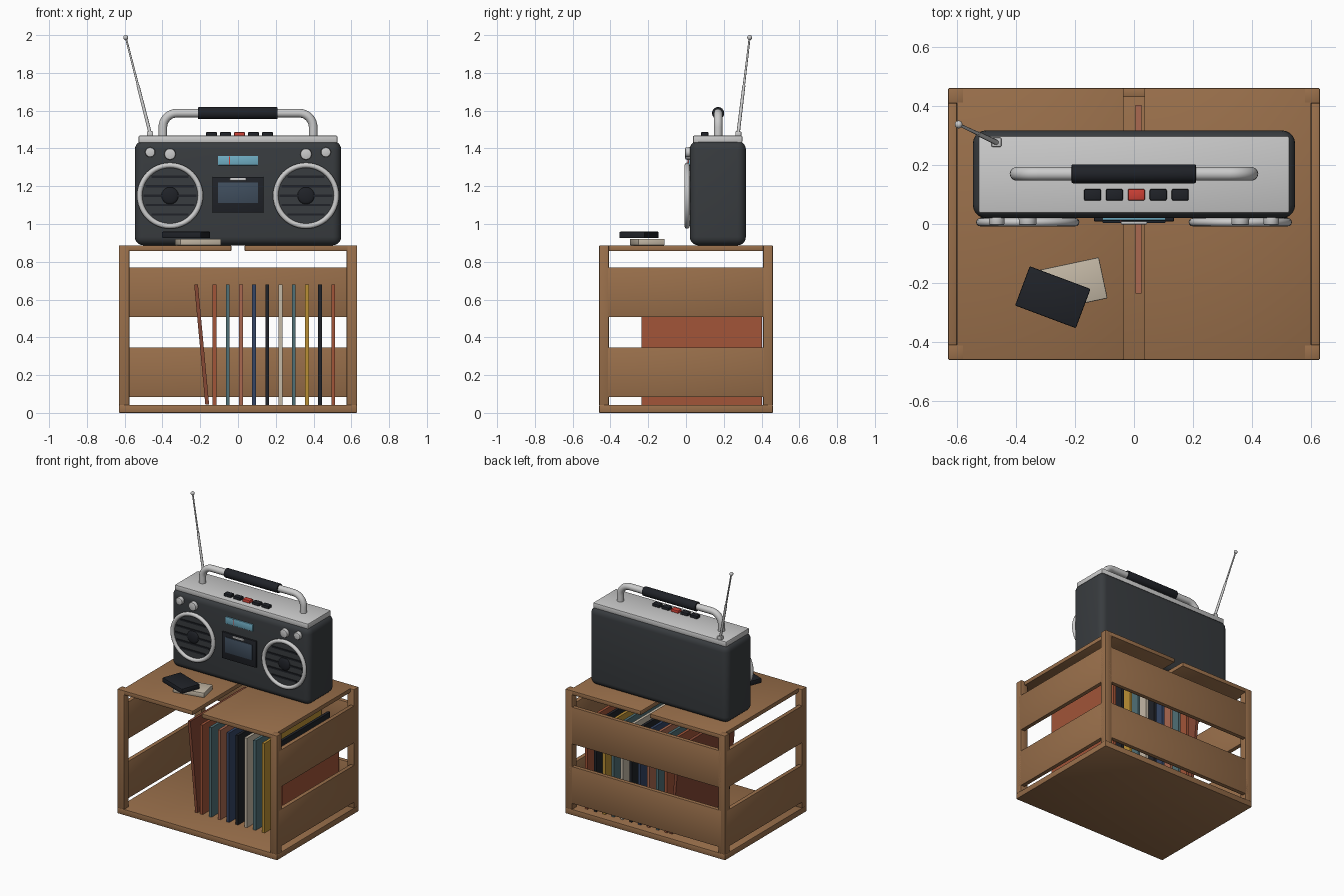
import bpy, bmesh
from math import pi, radians, sin, cos, sqrt
from mathutils import Vector, Matrix

if "Cube" in bpy.data.objects:
    bpy.data.objects.remove(bpy.data.objects["Cube"])


def material(name, r, g, b):
    m = bpy.data.materials.new(name)
    m.diffuse_color = (r, g, b, 1)
    m.use_nodes = True
    m.node_tree.nodes["Principled BSDF"].inputs["Base Color"].default_value = m.diffuse_color
    return m


WOOD = material("wood", .32, .16, .07)
BODY = material("charcoal", .04, .045, .05)
BLACK = material("black", .014, .016, .021)
SILVER = material("silver", .55, .55, .55)
RED = material("red", .6, .05, .035)
BLUE = material("display_blue", .16, .42, .55)
GLASS = material("window_slate", .05, .075, .11)
CREAM = material("cream", .55, .48, .38)
RUST = material("rust", .36, .09, .04)
BROWN = material("red_brown", .24, .065, .035)
CORAL = material("coral", .4, .14, .08)
TEAL = material("teal", .08, .16, .18)
NAVY = material("navy", .035, .06, .13)
MUSTARD = material("mustard", .5, .28, .035)


def finish(bm, name, mat, smooth=True):
    me = bpy.data.meshes.new(name)
    bm.to_mesh(me)
    bm.free()
    ob = bpy.data.objects.new(name, me)
    bpy.context.collection.objects.link(ob)
    me.materials.append(mat)
    if smooth:
        bpy.ops.object.select_all(action='DESELECT')
        ob.select_set(True)
        bpy.context.view_layer.objects.active = ob
        bpy.ops.object.shade_smooth_by_angle(angle=radians(35))
    return ob


def box(name, x, y, z, mat, bevel=0, seg=2):
    """Box from (min, max) ranges with rounded edges."""
    bm = bmesh.new()
    bmesh.ops.create_cube(bm, size=1)
    for v in bm.verts:
        v.co = [(a + b) / 2 + c * (b - a) for (a, b), c in zip((x, y, z), v.co)]
    if bevel:
        bmesh.ops.bevel(bm, geom=bm.edges[:], offset=bevel, segments=seg,
                        profile=.5, affect='EDGES')
    return finish(bm, name, mat, bool(bevel))


def rod(name, p, q, r1, r2, mat, sides=32, bevel=0):
    """Tapered cylinder from p to q, optionally with rounded rims."""
    p, q = Vector(p), Vector(q)
    d = q - p
    bm = bmesh.new()
    bmesh.ops.create_cone(bm, cap_ends=True, segments=sides, radius1=r1,
                          radius2=r2, depth=d.length)
    if bevel:
        rims = [e for e in bm.edges if any(len(f.verts) > 4 for f in e.link_faces)]
        bmesh.ops.bevel(bm, geom=rims, offset=bevel, segments=2, profile=.5,
                        affect='EDGES')
    rot = d.to_track_quat('Z', 'Y').to_matrix().to_4x4()
    bmesh.ops.transform(bm, verts=bm.verts, matrix=Matrix.Translation((p + q) / 2) @ rot)
    return finish(bm, name, mat)


def ball(name, c, r, mat, scale=(1, 1, 1)):
    bm = bmesh.new()
    bmesh.ops.create_uvsphere(bm, u_segments=24, v_segments=14, radius=r)
    bmesh.ops.scale(bm, vec=scale, verts=bm.verts)
    bmesh.ops.translate(bm, vec=c, verts=bm.verts)
    return finish(bm, name, mat)


# Crate: floor, corner posts, slats, top boards
box("crate_floor", (-.63, .63), (-.46, .46), (0, .042), WOOD, .004)
for sx in (-1, 1):
    for sy in (-1, 1):
        box("crate_post", sorted((sx * .575, sx * .63)), sorted((sy * .408, sy * .46)),
            (.04, .887), WOOD, .004)
for z in ((.083, .347), (.507, .771)):
    box("crate_back_slat", (-.6, .6), (.43, .46), z, WOOD, .003)
    for s in (-1, 1):
        box("crate_side_slat", sorted((s * .6, s * .63)), (-.44, .44), z, WOOD, .003)
for s in (-1, 1):
    box("crate_top_board", sorted((s * .035, s * .6)), (-.46, .46), (.857, .887), WOOD, .004)

# Records, the leftmost one leaning
covers = [RUST, TEAL, CORAL, NAVY, BLACK, CREAM, TEAL, MUSTARD, BLACK, RUST]
for i, mat in enumerate(covers):
    x = -.124 + i * .0698
    box("record_sleeve", (x - .01, x + .01), (-.235, .403), (.042, .68), mat)
lean = box("leaning_record_sleeve", (-.01, .01), (-.235, .403), (0, .638), BROWN)
lean.location = (-.163, 0, .044)
lean.rotation_euler = (0, -radians(5.3), 0)

# Radio body and top plate
box("radio_body", (-.546, .546), (.02, .317), (.887, 1.44), BODY, .045, 5)
box("radio_top_plate", (-.526, .526), (.037, .298), (1.43, 1.468), SILVER, .006)

# Carrying handle and grip
R, X, Z, Y = .075, .398, 1.587, .17
left = [(-X, 1.45)] + [(-X + R - R * cos(a), Z - R + R * sin(a))
                       for a in (i * pi / 16 for i in range(9))]
path = left + [(-x, z) for x, z in reversed(left)]
cu = bpy.data.curves.new("handle_tube", 'CURVE')
cu.dimensions = '3D'
cu.bevel_depth, cu.bevel_resolution, cu.use_fill_caps = .023, 5, True
sp = cu.splines.new('POLY')
sp.points.add(len(path) - 1)
for pt, (x, z) in zip(sp.points, path):
    pt.co = (x, Y, z, 1)
handle = bpy.data.objects.new("handle_tube", cu)
bpy.context.collection.objects.link(handle)
cu.materials.append(SILVER)
bpy.ops.object.select_all(action='DESELECT')
handle.select_set(True)
bpy.context.view_layer.objects.active = handle
bpy.ops.object.convert(target='MESH')
bpy.ops.object.shade_smooth_by_angle(angle=radians(35))
rod("handle_grip", (-.212, Y, Z), (.21, Y, Z), .032, .032, BLACK, bevel=.005)

# Top buttons
for i in range(5):
    x = .008 + (i - 2) * .0742
    box("record_button" if i == 2 else "play_button", (x - .029, x + .029),
        (.079, .119), (1.46, 1.487), RED if i == 2 else BLACK, .006)

# Speakers and knobs on both sides
for s in (-1, 1):
    cx, cz = s * .36, 1.15
    rod("speaker_grille", (cx, .03, cz), (cx, .008, cz), .16, .16, BODY, 48)
    bpy.ops.mesh.primitive_torus_add(major_segments=48, minor_segments=12,
                                     major_radius=.161, minor_radius=.014,
                                     location=(cx, .006, cz), rotation=(pi / 2, 0, 0))
    ring = bpy.context.object
    ring.name = "speaker_ring"
    ring.data.materials.append(SILVER)
    bpy.ops.object.shade_smooth_by_angle(angle=radians(35))
    for dz in (-.1, -.05, 0, .05, .1):
        h = sqrt(.14 ** 2 - dz ** 2)
        box("speaker_bar", (cx - h, cx + h), (.002, .012),
            (cz + dz - .006, cz + dz + .006), BLACK)
    ball("speaker_cap", (cx, .008, cz), .045, BLACK, (1, .3, 1))
    for x, z, r in ((.465, 1.38, .027), (.36, 1.37, .031)):
        rod("control_knob", (s * x, .03, z), (s * x, -.004, z), r, r * .95, SILVER, bevel=.005)

# Tuning display with needle
box("tuning_display", (-.107, .107), (.012, .03), (1.311, 1.361), BLUE, .003)
box("tuning_needle", (-.047, -.042), (.009, .015), (1.315, 1.357), RED)

# Cassette door, window and latch
box("cassette_door", (-.136, .136), (.008, .03), (1.06, 1.25), BLACK, .006)
box("cassette_window", (-.107, .107), (.004, .012), (1.11, 1.22), GLASS, .002)
box("cassette_latch", (-.044, .044), (-.001, .012), (1.229, 1.243), SILVER, .002)

# Telescopic antenna
base, tip = Vector((-.465, .276, 1.48)), Vector((-.594, .337, 1.987))
mid = base.lerp(tip, .5)
box("antenna_mount", (-.483, -.449), (.261, .293), (1.46, 1.49), SILVER, .005)
rod("antenna_lower", base, mid, .009, .008, SILVER, 12)
rod("antenna_upper", mid, tip, .006, .005, SILVER, 12)
ball("antenna_tip", tip, .013, SILVER)

# Two loose cassette cases
for name, x, y, z, ang, mat in (("light_cassette", -.212, -.205, .887, 12, CREAM),
                                ("dark_cassette", -.275, -.248, .925, -20.5, BLACK)):
    tape = box(name, (-.11, .11), (-.071, .071), (0, .034), mat, .004)
    tape.location = (x, y, z)
    tape.rotation_euler = (0, 0, radians(ang))
